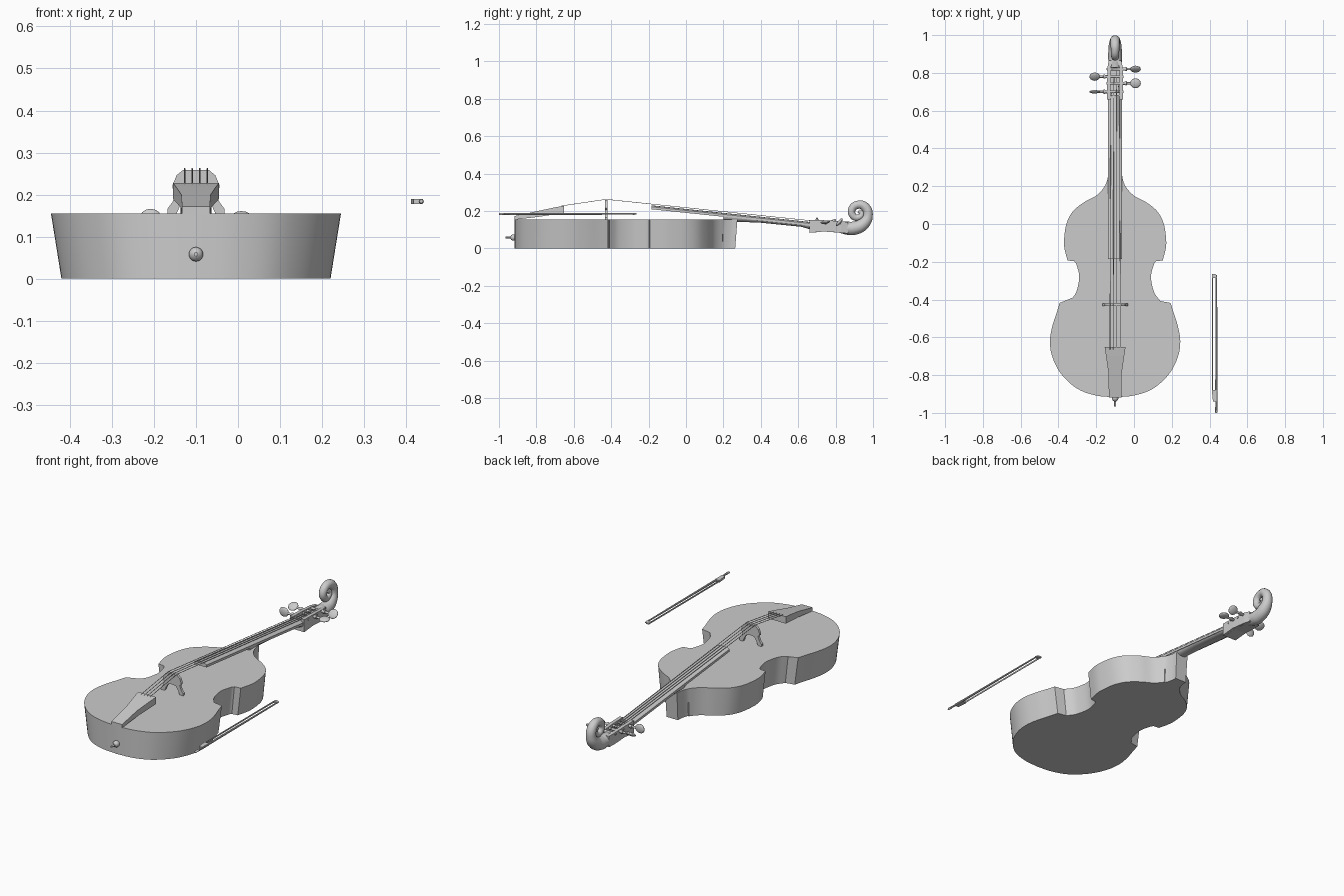
import bpy, bmesh, math
from mathutils import Matrix, Vector

if "Cube" in bpy.data.objects:
    bpy.data.objects.remove(bpy.data.objects["Cube"])

CX = -0.1      # centre line of the instrument
TOP = 0.155    # height of the front plate


def finish(bm, name, angle=35):
    bmesh.ops.recalc_face_normals(bm, faces=bm.faces)
    me = bpy.data.meshes.new(name)
    bm.to_mesh(me)
    bm.free()
    ob = bpy.data.objects.new(name, me)
    bpy.context.collection.objects.link(ob)
    if angle:
        bpy.ops.object.select_all(action='DESELECT')
        ob.select_set(True)
        bpy.context.view_layer.objects.active = ob
        bpy.ops.object.shade_smooth_by_angle(angle=math.radians(angle))
    return ob


def loft(name, rings, cap_start=True, cap_end=True, angle=35):
    """Skin a list of equal-length point rings."""
    bm = bmesh.new()
    vs = [[bm.verts.new(p) for p in r] for r in rings]
    n = len(rings[0])
    for a, b in zip(vs, vs[1:]):
        for i in range(n):
            j = (i + 1) % n
            bm.faces.new((a[i], a[j], b[j], b[i]))
    if cap_start:
        bm.faces.new(vs[0][::-1])
    if cap_end:
        bm.faces.new(vs[-1])
    return finish(bm, name, angle)


def bar(name, sections):
    """Box sections along y: (y, x0, x1, z0, z1), x relative to the centre line."""
    return loft(name, [[(CX + x0, y, z0), (CX + x1, y, z0), (CX + x1, y, z1), (CX + x0, y, z1)]
                       for y, x0, x1, z0, z1 in sections], angle=0)


def lathe(name, origin, axis, profile, sides=20):
    """Turned part: profile of (distance along axis, radius)."""
    q = Vector((0, 0, 1)).rotation_difference(Vector(axis)).to_matrix()
    rings = []
    for d, r in profile:
        rings.append([Vector(origin) + q @ Vector((r * math.cos(2 * math.pi * i / sides),
                                                   r * math.sin(2 * math.pi * i / sides), d))
                      for i in range(sides)])
    return loft(name, rings)


def tube(name, pts, radius, smooth=False):
    """Round tube through points (x, y, z[, radius])."""
    cu = bpy.data.curves.new(name, 'CURVE')
    cu.dimensions = '3D'
    cu.bevel_depth = radius
    cu.bevel_resolution = 5 if smooth else 1
    cu.resolution_u = 8
    cu.use_fill_caps = True
    sp = cu.splines.new('BEZIER' if smooth else 'POLY')
    store = sp.bezier_points if smooth else sp.points
    store.add(len(pts) - 1)
    for p, c in zip(store, pts):
        if smooth:
            p.co = c[:3]
            p.handle_left_type = p.handle_right_type = 'AUTO'
        else:
            p.co = (*c[:3], 1)
        p.radius = c[3] / radius if len(c) > 3 else 1
    ob = bpy.data.objects.new(name, cu)
    bpy.context.collection.objects.link(ob)
    bpy.ops.object.select_all(action='DESELECT')
    ob.select_set(True)
    bpy.context.view_layer.objects.active = ob
    bpy.ops.object.convert(target='MESH')
    bpy.ops.object.shade_smooth_by_angle(angle=math.radians(40))


def smooth_run(pts, steps=5):
    """Catmull-Rom curve through 2D points."""
    p = [Vector(q) for q in pts]
    p = [2 * p[0] - p[1]] + p + [2 * p[-1] - p[-2]]
    out = []
    for a, b, c, d in zip(p, p[1:], p[2:], p[3:]):
        for k in range(steps):
            t = k / steps
            out.append(0.5 * (2 * b + (c - a) * t + (2 * a - 5 * b + 4 * c - d) * t * t
                              + (3 * b - a - 3 * c + d) * t ** 3))
    return out + [p[-2]]


# Body outline: lower bout, waist and upper bout, then mirrored
lower = [(0, -.917), (.1, -.908), (.2, -.872), (.285, -.795), (.332, -.705), (.345, -.62),
         (.332, -.54), (.308, -.465), (.294, -.418)]
waist = [(.24, -.408), (.206, -.36), (.19, -.28), (.205, -.215), (.216, -.197)]
upper = [(.252, -.193), (.268, -.13), (.27, -.08), (.258, 0), (.225, .065), (.165, .115),
         (.1, .15), (.058, .195), (.04, .24), (.037, .275)]
half = smooth_run(lower) + smooth_run(waist) + smooth_run(upper)
outline = half + [Vector((-p.x, p.y)) for p in reversed(half[1:])]


def body_ring(z):
    t = z / TOP
    return [(CX + p.x * (.928 + .072 * t), p.y - (.012 * (1 - t) if p.y > .2 else 0), z) for p in outline]


body = loft("body", [body_ring(0), body_ring(TOP * .5), body_ring(TOP)], cap_end=False)
body.data.shade_smooth()
bm = bmesh.new()
bm.faces.new([bm.verts.new(p) for p in body_ring(TOP)])
bmesh.ops.triangulate(bm, faces=bm.faces)
finish(bm, "front_plate", 0)


# Fingerboard with a slightly arched top, and the rounded neck beneath it
def board_z(y):
    return .23 - .105 * (y + .185)


arch = [math.radians(20 * k) for k in range(10)]
loft("fingerboard", [[(CX + .037 * math.cos(a), y, board_z(y) - .008 + .008 * math.sin(a)) for a in arch]
                     + [(CX - .037, y, board_z(y) - .021), (CX + .037, y, board_z(y) - .021)]
                     for y in (-.185, .68)])
loft("neck", [[(CX + w * math.cos(a), y, board_z(y) - .019 - d * math.sin(a)) for a in arch]
              for y, w, d in ((.2, .036, .03), (.29, .034, .02), (.4, .034, .013), (.62, .034, .012), (.68, .038, .025))])
bar("nut", [(.668, -.04, .04, .115, .145), (.682, -.04, .04, .115, .145)])

# Pegbox: two cheeks and a floor, running into the scroll
for s in (-1, 1):
    bar("pegbox_cheek", [(.66, s * .024, s * .043, .083, .152), (.74, s * .024, s * .043, .09, .15),
                         (.83, s * .022, s * .04, .083, .145), (.865, s * .012, s * .034, .08, .14)])
bar("pegbox_floor", [(.66, -.03, .03, .083, .12), (.69, -.03, .03, .085, .11), (.74, -.03, .03, .09, .105),
                     (.86, -.03, .03, .08, .1)])
spiral = [(.825, .112, .03), (.86, .108, .036), (.895, .107, .037), (.945, .128, .034), (.973, .176, .026),
          (.957, .222, .025), (.92, .233, .022), (.888, .21, .021), (.893, .174, .019), (.92, .164, .017),
          (.94, .186, .014), (.922, .2, .01)]
tube("scroll", [(CX, y, z, r) for y, z, r in spiral], .03, True)

# Tuning pegs: shaft, collar and flattened head
for side, y, spin in ((-1, .70, 88), (1, .745, 8), (-1, .78, 35), (1, .82, 50)):
    lathe("peg_shaft", (CX - side * .045, y, .138), (side, 0, 0),
          [(0, .006), (.095, .008), (.1, .011), (.106, .011), (.108, .006), (.14, .006)], 12)
    bm = bmesh.new()
    bmesh.ops.create_uvsphere(bm, u_segments=16, v_segments=10, radius=1,
                              matrix=Matrix.Translation((CX + side * .108, y, .14))
                              @ Matrix.Rotation(math.radians(spin), 4, 'X')
                              @ Matrix.Diagonal((.028, .026, .009, 1)))
    finish(bm, "peg_head", 60)

# Tailpiece wedge
bar("tailpiece", [(-.918, -.033, .033, .153, .172), (-.79, -.035, .035, .168, .2),
                  (-.7, -.048, .048, .182, .219), (-.652, -.055, .055, .19, .228)])

# Bridge: half profile mirrored
prof = [(.03, .259), (.046, .246), (.056, .222), (.055, .212), (.046, .206), (.056, .182), (.068, .166),
        (.068, TOP), (.046, TOP), (.036, .178), (.024, .196), (.008, .2)]
shape = prof + [(-x, z) for x, z in reversed(prof)]
loft("bridge", [[(CX + x, y, z) for x, z in shape] for y in (-.434, -.42)], angle=0)

# Four strings from tailpiece over the bridge and nut into the pegbox
for k, (y, dx) in enumerate(((.70, -.027), (.78, -.009), (.82, .009), (.745, .027))):
    tube("string", [(CX + dx, -.665, .227), (CX + dx, -.427, .262), (CX + dx * .85, .675, .147),
                    (CX + dx * .6, y, .142)], .0016)

# End button and pin
lathe("end_pin", (CX, -.905, .058), (0, -1, 0),
      [(0, .012), (.012, .017), (.022, .017), (.03, .012), (.034, .005), (.06, .005)])

# Bow: stick, hair, tip and frog lying beside the body
BX, BZ = .436, .184
lathe("bow_stick", (BX, -1.0, BZ), (0, 1, 0),
      [(0, .004), (.003, .006), (.03, .006), (.031, .005), (.12, .006), (.5, .005), (.73, .004)], 10)
bar("bow_hair", [(-.9, BX - CX - .022, BX - CX - .019, BZ - .004, BZ + .004),
                 (-.272, BX - CX - .022, BX - CX - .019, BZ - .004, BZ + .004)])
bar("bow_tip", [(-.285, BX - CX - .02, BX - CX + .004, BZ - .005, BZ + .005),
                (-.265, BX - CX - .024, BX - CX - .004, BZ - .004, BZ + .004)])
bar("bow_frog", [(-.94, BX - CX - .018, BX - CX + .003, BZ - .006, BZ + .006),
                 (-.88, BX - CX - .024, BX - CX + .003, BZ - .006, BZ + .006)])
